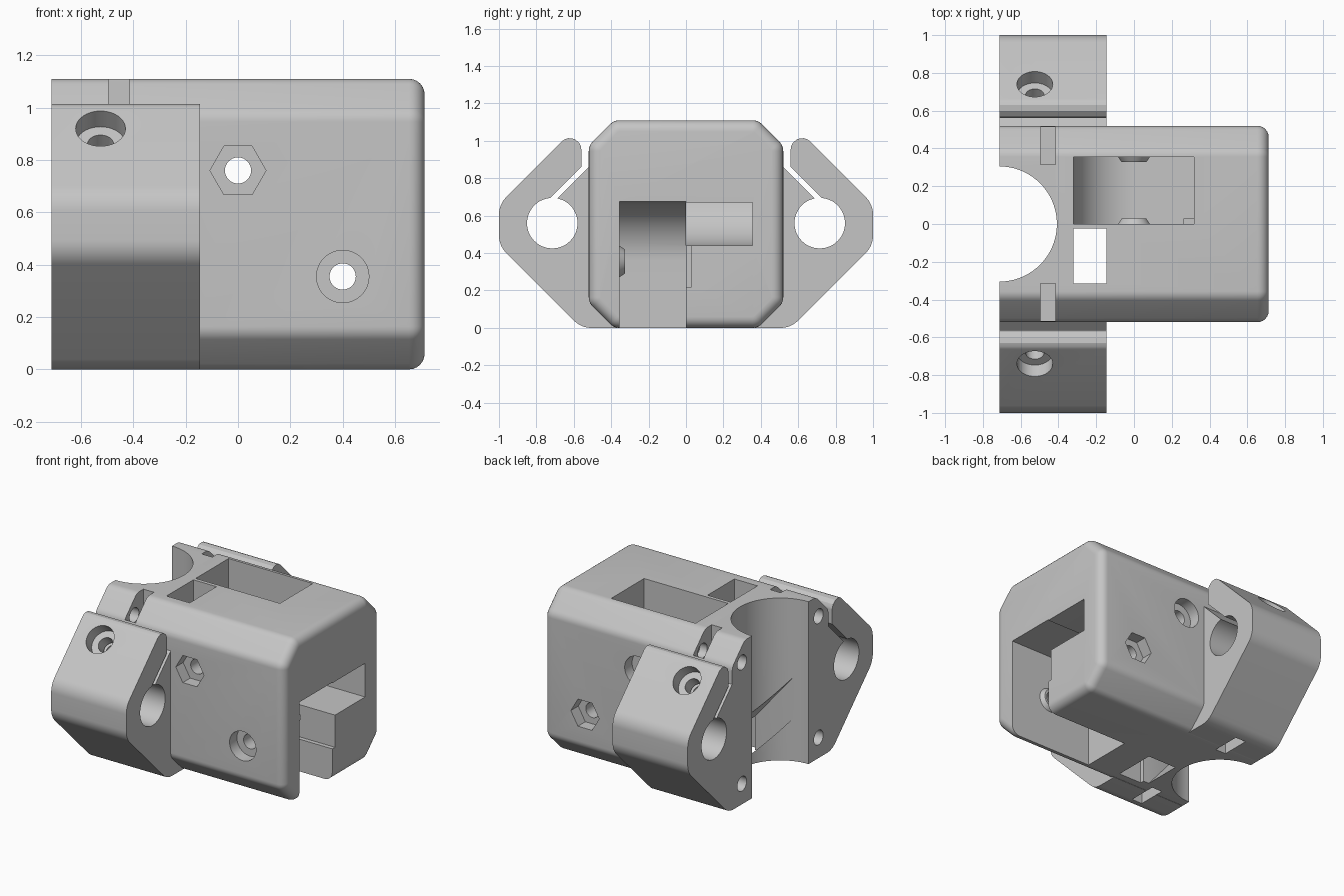
import bpy, bmesh
from math import sin, cos, tan, pi, radians
from mathutils import Vector, Matrix

if "Cube" in bpy.data.objects:
    bpy.data.objects.remove(bpy.data.objects["Cube"])

SHADE = (0.56, 0.56, 0.56, 1)
grey = bpy.data.materials.new("plain grey")
grey.use_nodes = True
grey.diffuse_color = SHADE
grey.node_tree.nodes["Principled BSDF"].inputs["Base Color"].default_value = SHADE

X0, X1 = -0.713, 0.713


def new_object(name, bm):
    bmesh.ops.recalc_face_normals(bm, faces=bm.faces)
    mesh = bpy.data.meshes.new(name)
    bm.to_mesh(mesh)
    bm.free()
    mesh.materials.append(grey)
    obj = bpy.data.objects.new(name, mesh)
    bpy.context.collection.objects.link(obj)
    return obj


def fillet(corners, steps=8):
    """Round each (u, v, radius) corner of a closed profile."""
    out = []
    for i, (u, v, r) in enumerate(corners):
        p = Vector((u, v))
        if r == 0:
            out.append(p)
            continue
        a = (Vector(corners[i - 1][:2]) - p).normalized()
        b = (Vector(corners[(i + 1) % len(corners)][:2]) - p).normalized()
        half = a.angle(b) / 2
        centre = p + (a + b).normalized() * (r / sin(half))
        start = p + a * (r / tan(half)) - centre
        end = p + b * (r / tan(half)) - centre
        for k in range(steps + 1):
            out.append(centre + start.lerp(end, k / steps).normalized() * r)
    return out


def arc(u, v, r, start, end, steps=24):
    angles = [radians(start + (end - start) * k / steps) for k in range(steps + 1)]
    return [(u + r * cos(a), v + r * sin(a)) for a in angles]


def circle(u, v, r, sides=48):
    return arc(u, v, r, 0, 360, sides)[:-1]


def rect(u0, v0, u1, v1):
    return [(u0, v0), (u1, v0), (u1, v1), (u0, v1)]


def prism(name, axis, profile, t0, t1, round_end=0):
    """Extrude a profile along an axis, optionally rounding the far rim."""
    place = {"x": lambda u, v, t: (t, u, v),
             "y": lambda u, v, t: (u, t, v),
             "z": lambda u, v, t: (u, v, t)}[axis]
    bm = bmesh.new()
    low = [bm.verts.new(place(u, v, t0)) for u, v in profile]
    high = [bm.verts.new(place(u, v, t1)) for u, v in profile]
    bm.faces.new(low)
    cap = bm.faces.new(high)
    n = len(low)
    for i in range(n):
        j = (i + 1) % n
        bm.faces.new((low[i], low[j], high[j], high[i]))
    if round_end:
        bmesh.ops.recalc_face_normals(bm, faces=bm.faces)
        bmesh.ops.bevel(bm, geom=list(cap.edges), offset=round_end, segments=6,
                        profile=0.5, affect='EDGES')
    return new_object(name, bm)


def rod(name, start, end, r1, r2):
    """Cylinder or cone between two points."""
    start, end = Vector(start), Vector(end)
    d = end - start
    matrix = Matrix.Translation((start + end) / 2) @ d.to_track_quat('Z', 'Y').to_matrix().to_4x4()
    bm = bmesh.new()
    bmesh.ops.create_cone(bm, cap_ends=True, segments=40, radius1=r1, radius2=r2,
                          depth=d.length, matrix=matrix)
    return new_object(name, bm)


def combine(target, tool, operation):
    mod = target.modifiers.new(operation, 'BOOLEAN')
    mod.operation, mod.solver, mod.object = operation, 'EXACT', tool
    bpy.context.view_layer.objects.active = target
    bpy.ops.object.modifier_apply(modifier=mod.name)
    bpy.data.objects.remove(tool)


def cut(tool):
    combine(body, tool, 'DIFFERENCE')


def add(tool):
    combine(body, tool, 'UNION')


# Main housing: chamfered block with a rounded far end
r = 0.07
octagon = [(-0.385, 0, r), (0.385, 0, r), (0.52, 0.135, r), (0.52, 0.975, r),
           (0.385, 1.11, r), (-0.385, 1.11, r), (-0.52, 0.975, r), (-0.52, 0.135, r)]
body = prism("housing", "x", fillet(octagon, 5), X0, X1, 0.06)

# Split rod clamps on both sides
clamp = fillet([(0.37, 0, 0), (0.56, 0, 0.13), (1, 0.44, 0.13), (1, 0.66, 0.13),
                (0.56, 1.1, 0.06), (0.56, 0.86, 0), (0.74, 0.68, 0),
                (0.72, 0.66, 0), (0.52, 0.86, 0), (0.37, 0.86, 0)])
for s in (1, -1):
    add(prism("clamp", "x", [(s * u, v) for u, v in clamp], X0, -0.145))
for s in (1, -1):
    cut(prism("rod_bore", "x", circle(s * 0.715, 0.56, 0.135), -0.8, -0.1))
    # Clamp screw with counterbore, square to the sloping face
    face, slope = Vector((-0.525, s * 0.74, 0.92)), Vector((0, s, 1)).normalized()
    cut(rod("screw_head", face + slope * 0.2, face - slope * 0.085, 0.095, 0.095))
    cut(rod("screw_hole", face + slope * 0.1, face - slope * 0.4, 0.05, 0.05))

# Vertical half-round channel, rectangular shaft and sloping duct
cut(prism("round_channel", "z", circle(X0, 0, 0.305, 72), -0.1, 1.3))
cut(prism("shaft", "z", rect(-0.32, -0.315, -0.145, -0.025), -0.1, 1.3))
duct = [(-0.75, 0.46), (-0.75, 0.74), (-0.146, 0.02), (-0.146, -0.1), (-0.28, -0.1)]
cut(prism("duct", "y", duct, -0.287, -0.026))

# Wheel pockets: one open above, one open below, both open at the far end
upper = [(-0.32, 1.3)] + arc(0, 0.76, 0.32, 180, 270) + [
    (0.8, 0.44), (0.8, 0.67), (0.317, 0.67), (0.317, 1.3)]
lower = [(0.08, -0.1)] + arc(0.4, 0.355, 0.32, 180, 90) + [(0.8, 0.675), (0.8, -0.1)]
cut(prism("upper_pocket", "y", upper, 0, 0.355))
cut(prism("lower_pocket", "y", lower, -0.355, 0.001))
cut(prism("relief", "y", rect(0.265, 0.22, 0.8, 0.45), -0.01, 0.03))

# Wheel axles: conical bosses, through holes, hex and round recesses
for x, z, bosses, side in ((0, 0.76, ((0, 1), (0.355, -1)), -1),
                           (0.4, 0.355, ((-0.355, 1),), 1)):
    for y, s in bosses:
        add(rod("boss", (x, y - s * 0.02, z), (x, y + s * 0.028, z), 0.097, 0.065))
    cut(prism("axle_hole", "y", circle(x, z, 0.05), -0.7, 0.7))
    cut(prism("hex_recess", "y", circle(x, z, 0.107, 6), side * 0.44, side * 0.7))
    cut(prism("round_recess", "y", circle(x, z, 0.1), -side * 0.44, -side * 0.7))

# Mounting screws and their nut slots
for s in (1, -1):
    for z, z0, z1 in ((0.97, 0.86, 1.3), (0.14, -0.1, 0.25)):
        cut(prism("nut_slot", "z", rect(-0.495, s * 0.315, -0.415, s * 0.513), z0, z1))
        cut(prism("mount_hole", "x", circle(s * 0.414, z, 0.05, 32), -0.8, -0.36))

# Smooth round walls, crisp edges
bpy.ops.object.select_all(action='DESELECT')
body.select_set(True)
bpy.context.view_layer.objects.active = body
bpy.ops.object.shade_smooth_by_angle(angle=radians(25))
